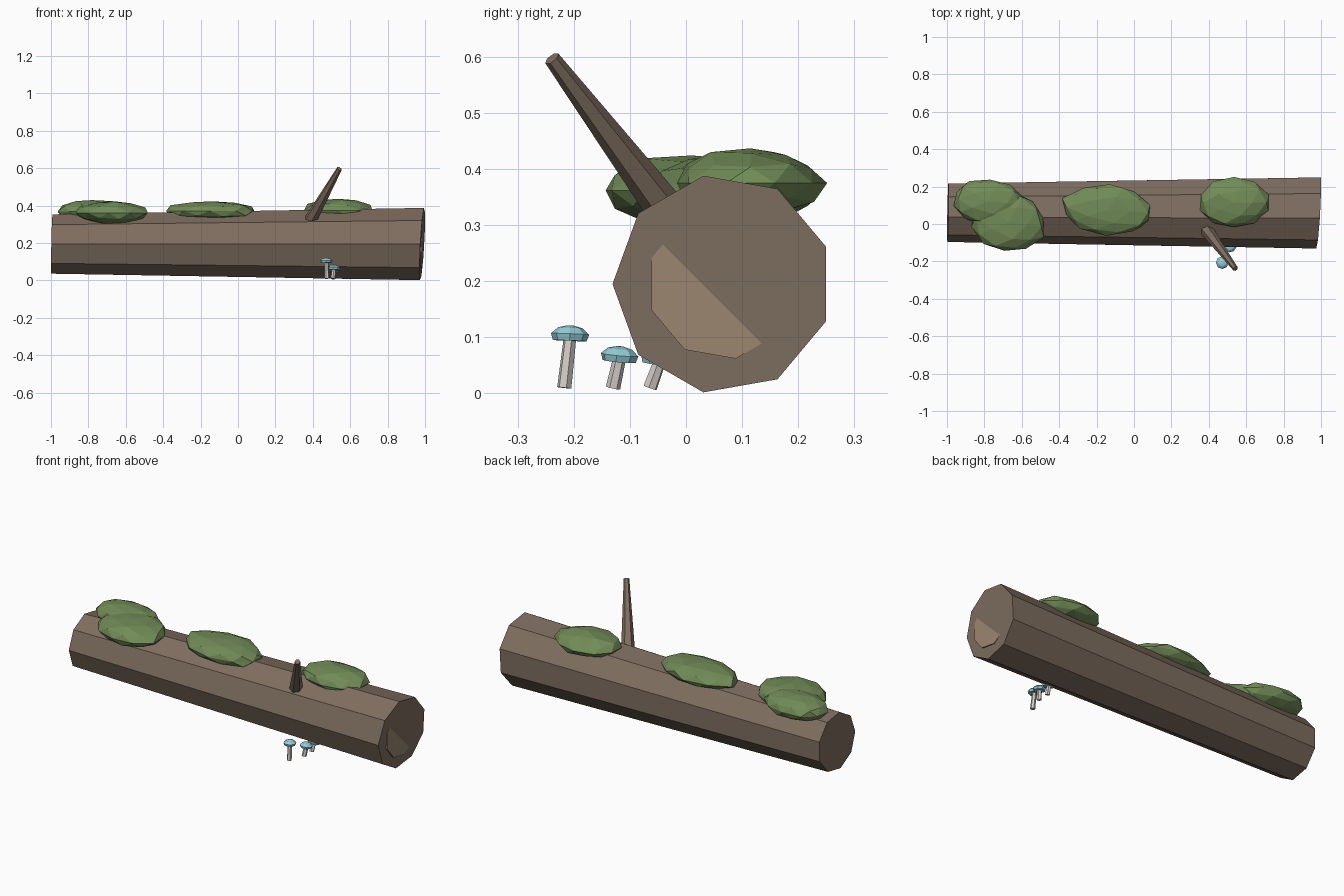
import bpy, bmesh, math, random
from mathutils import Vector, Matrix

if "Cube" in bpy.data.objects:
    bpy.data.objects.remove(bpy.data.objects["Cube"])

random.seed(4)


def material(name, rgb):
    m = bpy.data.materials.new(name)
    m.diffuse_color = (*rgb, 1)
    m.use_nodes = True
    m.node_tree.nodes["Principled BSDF"].inputs["Base Color"].default_value = m.diffuse_color
    return m


BARK = material("bark", (0.21, 0.155, 0.115))
WOOD = material("cut_wood", (0.33, 0.24, 0.16))
MOSS = material("moss", (0.165, 0.26, 0.095))
CAP = material("cap_blue", (0.30, 0.62, 0.70))
STEM = material("stem_pale", (0.66, 0.62, 0.58))


def finish(name, bm, mat):
    bmesh.ops.recalc_face_normals(bm, faces=bm.faces)
    me = bpy.data.meshes.new(name)
    bm.to_mesh(me)
    bm.free()
    me.materials.append(mat)
    ob = bpy.data.objects.new(name, me)
    bpy.context.collection.objects.link(ob)
    return ob


def lathe(name, profile, sides, base, axis, mat, phase=0.0):
    """Flat-shaded solid: (radius, height) rings along an axis from base."""
    bm = bmesh.new()
    rot = Vector(axis).normalized().to_track_quat('Z', 'Y')
    rings = []
    for r, h in profile:
        ring = []
        for i in range(sides):
            a = phase + 2 * math.pi * i / sides
            p = rot @ Vector((r * math.cos(a), r * math.sin(a), h))
            ring.append(bm.verts.new(Vector(base) + p))
        rings.append(ring)
    for a, b in zip(rings, rings[1:]):
        for i in range(sides):
            j = (i + 1) % sides
            bm.faces.new((a[i], a[j], b[j], b[i]))
    bm.faces.new(rings[0])
    bm.faces.new(rings[-1])
    return finish(name, bm, mat)


# Log: nine-sided taper with slightly slanted saw cuts
CY, CZ, N = 0.065, 0.195, 9


def log_ring(bm, r, x, slant):
    ring = []
    for i in range(N):
        a = math.pi + 2 * math.pi * i / N
        dy, dz = r * math.cos(a), r * math.sin(a)
        ring.append(bm.verts.new((x + slant * (dy + dz), CY + dy, CZ + dz)))
    return ring


bm = bmesh.new()
left = log_ring(bm, 0.161, -0.995, 0.02)
right = log_ring(bm, 0.196, 0.985, 0.055)
for i in range(N):
    j = (i + 1) % N
    bm.faces.new((left[i], left[j], right[j], right[i]))
bm.faces.new(left)
bm.faces.new(right)
finish("log", bm, BARK)

# Cut wood disc showing through the lower part of the slanted end
lathe("end_grain", [(0.135, 0), (0.135, 0.023)], N, (0.96, CY, CZ),
      (1, 0, 0), WOOD).data.transform(Matrix.Identity(4))

# Broken branch stub
foot, tip = Vector((0.375, -0.015, 0.30)), Vector((0.542, -0.239, 0.597))
lathe("branch", [(0.037, 0), (0.0145, (tip - foot).length)], 6, foot,
      tip - foot, BARK)

# Moss cushions: squashed, roughened icospheres
for k, (pos, size, turn) in enumerate([
        ((-0.78, 0.120, 0.368), (0.190, 0.125, 0.064), -5),
        ((-0.67, 0.010, 0.362), (0.200, 0.165, 0.064), -8),
        ((-0.14, 0.076, 0.372), (0.248, 0.138, 0.055), -4),
        ((0.535, 0.115, 0.375), (0.186, 0.135, 0.062), 0)]):
    bm = bmesh.new()
    bmesh.ops.create_icosphere(bm, subdivisions=2, radius=1)
    for v in bm.verts:
        v.co *= random.uniform(0.93, 1.05)
    m = (Matrix.Translation(pos) @ Matrix.Rotation(math.radians(turn), 4, 'Z')
         @ Matrix.Diagonal((*size, 1)))
    bmesh.ops.transform(bm, matrix=m, verts=bm.verts)
    finish(f"moss_{k + 1}", bm, MOSS)

# Mushrooms: leaning stem with a faceted domed cap
for k, (base, top) in enumerate([
        ((0.475, -0.217, 0.010), (0.472, -0.207, 0.097)),
        ((0.507, -0.130, 0.010), (0.513, -0.119, 0.060)),
        ((0.508, -0.064, 0.010), (0.511, -0.048, 0.054))]):
    base, top = Vector(base), Vector(top)
    axis = top - base
    lathe(f"mushroom_stem_{k + 1}", [(0.013, 0), (0.0115, axis.length)], 6,
          base, axis, STEM)
    lean = axis.normalized() + Vector((0, -0.03, 1))
    lathe(f"mushroom_cap_{k + 1}",
          [(0.030, -0.003), (0.034, 0.009), (0.022, 0.020), (0.006, 0.024)],
          8, top, lean, CAP, math.pi / 8)
